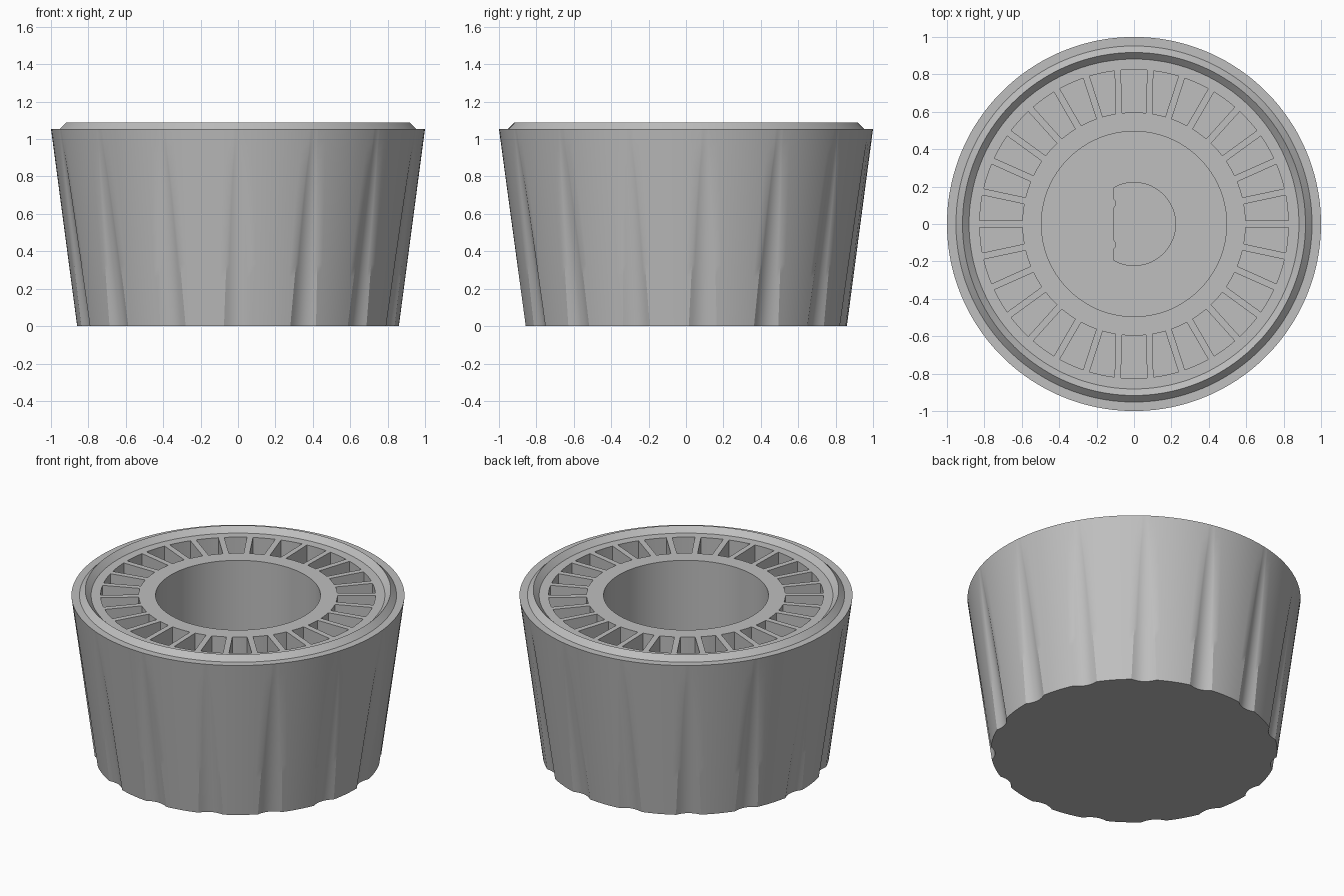
import bpy, bmesh
from math import sin, cos, pi, radians, sqrt, asin

if "Cube" in bpy.data.objects:
    bpy.data.objects.remove(bpy.data.objects["Cube"], do_unlink=True)

grey = bpy.data.materials.new("mid grey")
grey.use_nodes = True
COLOR = (0.52, 0.52, 0.52, 1)
grey.diffuse_color = COLOR
grey.node_tree.nodes["Principled BSDF"].inputs["Base Color"].default_value = COLOR

RIM = 1.055
FLUTES, STEPS, ROWS = 15, 8, 16
PITCH = 2 * pi / FLUTES
DEPTH, HALF = 0.026, 0.075


def make_object(name, bm):
    bmesh.ops.recalc_face_normals(bm, faces=bm.faces)
    mesh = bpy.data.meshes.new(name)
    bm.to_mesh(mesh)
    bm.free()
    mesh.materials.append(grey)
    ob = bpy.data.objects.new(name, mesh)
    bpy.context.collection.objects.link(ob)
    return ob


def ring(bm, z, radius, fluted=False):
    """One loop of the body; flutes are arcs that narrow towards the rim."""
    fade = 1 - z / RIM if fluted else 0
    half = max(HALF * sqrt(max(fade, 0)) / radius, radians(1.5))
    verts = []
    for k in range(FLUTES):
        mid = -pi / 2 + k * PITCH
        for i in range(2 * STEPS):
            if i < STEPS:
                off = half * (2 * i / STEPS - 1)
            else:
                off = half + (PITCH - 2 * half) * (i - STEPS) / STEPS
            cut = DEPTH * (fade - (off * radius / HALF) ** 2)
            r = radius - max(0, cut)
            verts.append(bm.verts.new((r * cos(mid + off), r * sin(mid + off), z)))
    return verts


# Fluted body, ridge around the rim and central well
bm = bmesh.new()
loops = []
for j in range(ROWS + 1):
    t = j / ROWS
    loops.append(ring(bm, RIM * t, 0.86 + 0.14 * t, True))
WELL = 0.35
for r, z in [(0.952, RIM), (0.917, 1.09), (0.882, RIM), (0.495, RIM), (0.495, WELL)]:
    loops.append(ring(bm, z, r))
for a, b in zip(loops, loops[1:]):
    n = len(a)
    for i in range(n):
        bm.faces.new((a[i], a[(i + 1) % n], b[(i + 1) % n], b[i]))
bm.faces.new(loops[0])
bm.faces.new(loops[-1])
knob = make_object("knob_body", bm)


def add_prism(bm, points, z0, z1):
    low = [bm.verts.new((x, y, z0)) for x, y in points]
    high = [bm.verts.new((x, y, z1)) for x, y in points]
    n = len(points)
    bm.faces.new(low[::-1])
    bm.faces.new(high)
    for i in range(n):
        j = (i + 1) % n
        bm.faces.new((low[i], low[j], high[j], high[i]))


# Slots between thin radial ribs; the front and back ones are nearly parallel
bm = bmesh.new()
COUNT, INNER, OUTER, RIB = 30, 0.597, 0.825, 0.018


def slot_edge(side, special, shifted):
    """Angles of one slot side at the inner and outer radius."""
    out = []
    for r, wide in ((INNER, 0.064), (OUTER, 0.07)):
        if special:
            out.append(asin(wide / r))
        elif shifted:
            out.append(2 * pi / COUNT - asin((wide + 0.034) / r))
        else:
            out.append(pi / COUNT - asin(RIB / r))
    return [side * a for a in out]


for k in range(COUNT):
    mid = radians(6) + k * 2 * pi / COUNT
    special = k in (7, 22)
    lo = slot_edge(-1, special, k in (8, 23))
    hi = slot_edge(1, special, k in (6, 21))
    pts = []
    for s in range(5):
        a = mid + lo[0] + (hi[0] - lo[0]) * s / 4
        pts.append((INNER * cos(a), INNER * sin(a)))
    for s in range(5):
        a = mid + hi[1] + (lo[1] - hi[1]) * s / 4
        pts.append((OUTER * cos(a), OUTER * sin(a)))
    add_prism(bm, pts, 0.35, 1.3)

# D-shaped shaft bore in the floor of the well, with small grip ribs
BORE, FLAT = 0.222, -0.108
a0 = pi - asin(sqrt(BORE ** 2 - FLAT ** 2) / BORE)
pts = [(BORE * cos(a), BORE * sin(a)) for a in (-a0 + 2 * a0 * i / 40 for i in range(41))]
for y in (0.11, -0.11):
    pts += [(FLAT, y + 0.025), (FLAT + 0.01, y + 0.012), (FLAT + 0.01, y - 0.012), (FLAT, y - 0.025)]
add_prism(bm, pts, 0.12, WELL + 0.1)
cutter = make_object("slot_cutter", bm)
cutter.hide_render = True

# Cut the slots and bore, then drop the cutter
mod = knob.modifiers.new("cut", "BOOLEAN")
mod.operation = "DIFFERENCE"
mod.solver = "EXACT"
mod.object = cutter
bpy.ops.object.select_all(action="DESELECT")
bpy.context.view_layer.objects.active = knob
knob.select_set(True)
bpy.ops.object.modifier_apply(modifier=mod.name)
bpy.data.objects.remove(cutter, do_unlink=True)
bpy.ops.object.shade_smooth_by_angle(angle=radians(28))
